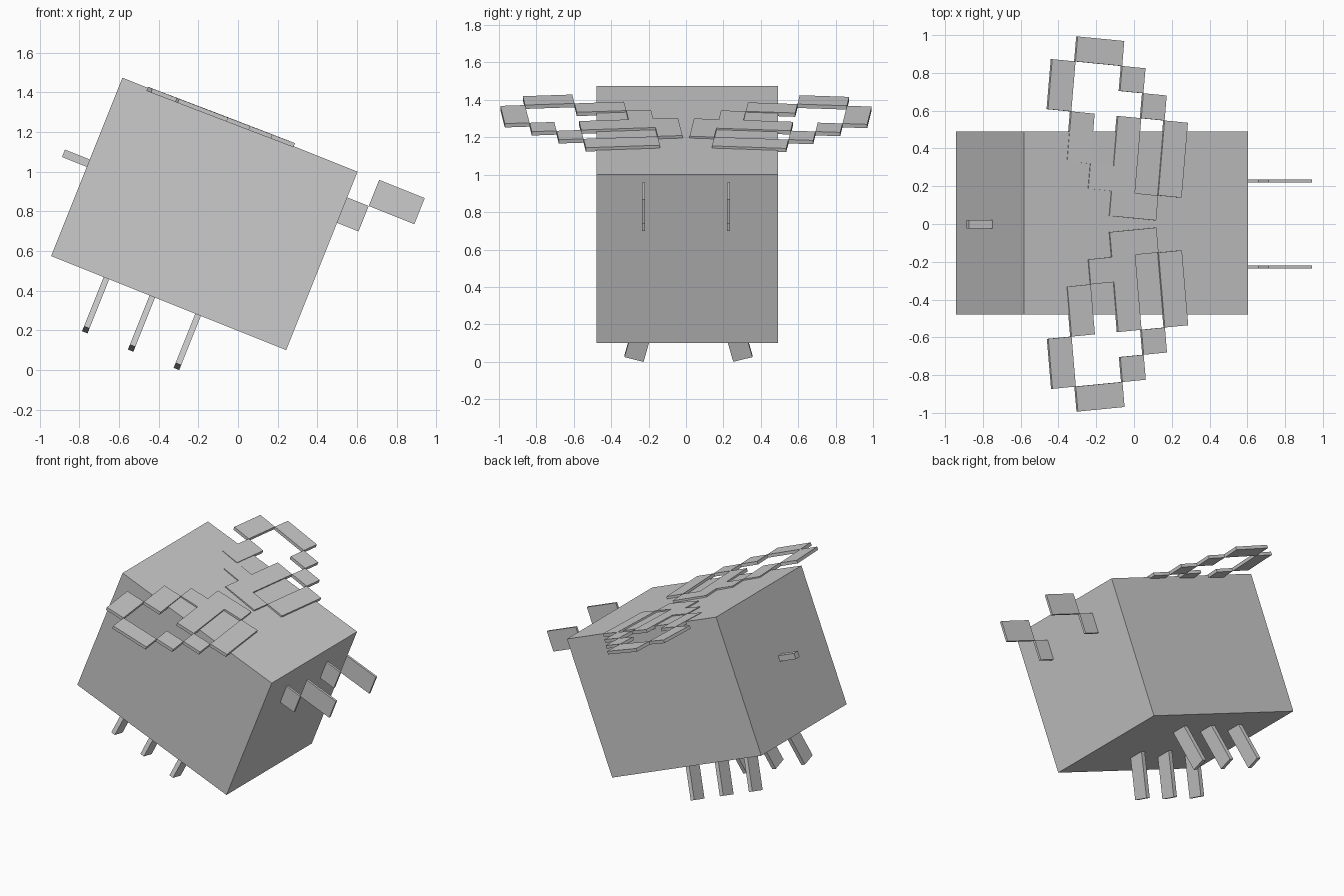
import bpy
from math import radians
from mathutils import Matrix, Vector

if "Cube" in bpy.data.objects:
    bpy.data.objects.remove(bpy.data.objects["Cube"])

# Everything is laid out in the body's own frame, then pitched nose-down
TILT = Matrix.Translation((-0.17, 0, 0.7875)) @ Matrix.Rotation(radians(21.8), 4, 'Y')
TOP = 0.4845
FACES = [(0, 1, 3, 2), (4, 6, 7, 5), (0, 4, 5, 1), (2, 3, 7, 6), (0, 2, 6, 4), (1, 5, 7, 3)]


def build(name, boxes, local=Matrix()):
    """Make one object from axis-aligned boxes given as (low corner, high corner)."""
    verts, faces = [], []
    for lo, hi in boxes:
        n = len(verts)
        verts += [Vector((x, y, z)) for x in (lo[0], hi[0])
                  for y in (lo[1], hi[1]) for z in (lo[2], hi[2])]
        faces += [tuple(n + i for i in f) for f in FACES]
    m = TILT @ local
    mesh = bpy.data.meshes.new(name)
    mesh.from_pydata([m @ v for v in verts], [], faces)
    if m.determinant() < 0:
        mesh.flip_normals()
    mesh.update()
    obj = bpy.data.objects.new(name, mesh)
    bpy.context.collection.objects.link(obj)
    return obj


# Body and stinger
build("body", [((-0.6385, -0.478, -TOP), (0.6385, 0.491, TOP))])
build("stinger", [((-0.773, -0.023, 0.0), (-0.63, 0.021, 0.04))])

# Wing cells: (first column, first row, columns, rows)
CELL = 0.1328
CELLS = [(3, 0, 2, 1), (2, 1, 2, 1), (5, 1, 1, 3), (3, 2, 1, 2), (1, 2, 1, 2),
         (0, 4, 1, 2), (4, 4, 1, 1), (3, 5, 1, 1), (1, 6, 2, 1)]
wing_boxes = [(((c - 3) * CELL, -(r + h) * CELL, -0.022), ((c + w - 3) * CELL, -r * CELL, 0))
              for c, r, w, h in CELLS]

for side, s in (("right", -1), ("left", 1)):
    flip = Matrix.Scale(-s, 4, (0, 1, 0))

    # Wing: flat plate of cells, slightly splayed and pitched
    lift = 0.011 if s < 0 else 0.007
    wing = (flip @ Matrix.Translation((-0.153, -0.043, TOP + lift))
            @ Matrix.Rotation(radians(5.2), 4, 'Z') @ Matrix.Rotation(radians(-0.8), 4, 'Y'))
    build(side + "_wing", wing_boxes, wing)

    # Antenna: two stepped plates
    y = s * 0.227
    build(side + "_antenna", [((0.63, y - 0.008, 0.207), (0.755, y + 0.008, 0.345)),
                              ((0.755, y - 0.008, 0.345), (1.003, y + 0.008, 0.487))])

    # Three legs leaning outward
    for i, x in enumerate((-0.338, -0.089, 0.16)):
        leg = (Matrix.Translation((x, s * 0.291 + 0.013, -0.765))
               @ Matrix.Rotation(radians(15 * s), 4, 'X'))
        build(f"{side}_leg_{i + 1}", [((-0.015, -0.053, 0), (0.015, 0.053, 0.32))], leg)
